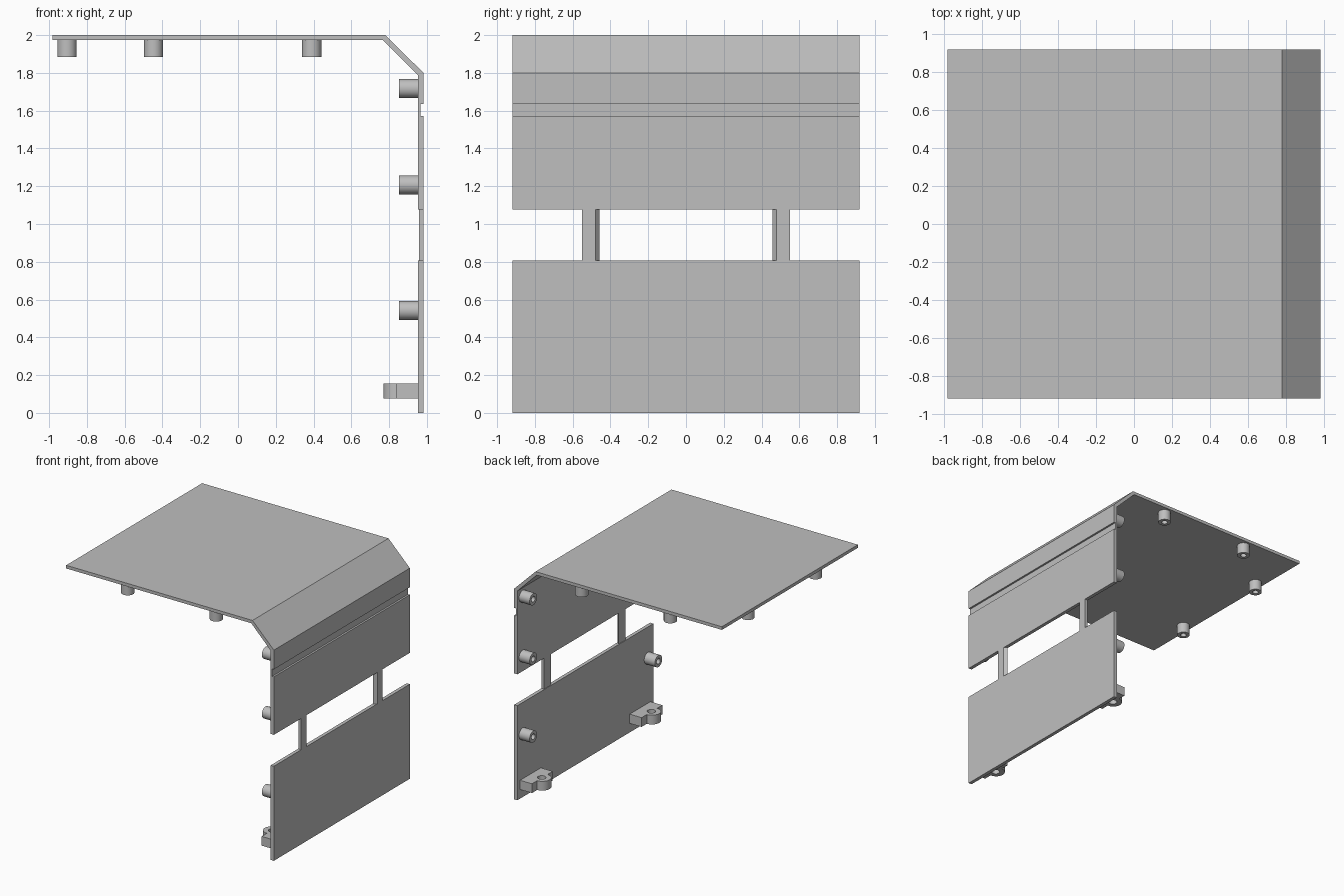
import bpy, bmesh, math
from mathutils import Vector

cube = bpy.data.objects.get("Cube")
if cube:
    bpy.data.objects.remove(cube, do_unlink=True)

# Single grey plastic
GREY = (0.52, 0.52, 0.52, 1)
mat = bpy.data.materials.new("plain grey")
mat.use_nodes = True
mat.diffuse_color = GREY
mat.node_tree.nodes["Principled BSDF"].inputs["Base Color"].default_value = GREY

# Axis along which a flat outline is extruded
PLACE = {
    "x": lambda a, b, t: Vector((t, a, b)),
    "y": lambda a, b, t: Vector((a, t, b)),
    "z": lambda a, b, t: Vector((a, b, t)),
}


def arc(cx, cy, r, start=0, sweep=360, n=32):
    count = n if sweep == 360 else n + 1
    angles = [math.radians(start + sweep * i / n) for i in range(count)]
    return [(cx + r * math.cos(t), cy + r * math.sin(t)) for t in angles]


def prism(name, loops, axis, lo, hi, smooth=False):
    """Extrude an outline (first loop) with optional holes (other loops)."""
    place = PLACE[axis]
    bm = bmesh.new()
    edges = []
    for loop in loops:
        vs = [bm.verts.new(place(a, b, lo)) for a, b in loop]
        edges += [bm.edges.new((v, vs[i - 1])) for i, v in enumerate(vs)]
        if len(loops) == 1:
            bm.faces.new(vs)
    if len(loops) > 1:
        bmesh.ops.triangle_fill(bm, edges=edges, use_beauty=True)
    out = bmesh.ops.extrude_face_region(bm, geom=bm.faces[:], use_keep_orig=True)
    moved = [g for g in out["geom"] if isinstance(g, bmesh.types.BMVert)]
    bmesh.ops.translate(bm, verts=moved, vec=place(0, 0, hi - lo))
    bmesh.ops.recalc_face_normals(bm, faces=bm.faces[:])
    mesh = bpy.data.meshes.new(name)
    bm.to_mesh(mesh)
    bm.free()
    mesh.materials.append(mat)
    obj = bpy.data.objects.new(name, mesh)
    bpy.context.collection.objects.link(obj)
    if smooth:
        bpy.ops.object.select_all(action="DESELECT")
        obj.select_set(True)
        bpy.context.view_layer.objects.active = obj
        bpy.ops.object.shade_smooth_by_angle(angle=math.radians(30))
    return obj


HALF = 0.918             # half depth of the cover
OUT, IN = 0.982, 0.952   # outer and inner wall faces
ROOF = 1.973             # underside of the roof
GAP_LO, GAP_HI = 0.808, 1.076

# Roof, sloped corner and upper wall with its groove
upper = [(-OUT, 2), (0.78, 2), (OUT, 1.8), (OUT, 1.636), (0.966, 1.636),
         (0.966, 1.572), (OUT, 1.572), (OUT, GAP_HI), (IN, GAP_HI),
         (IN, 1.788), (0.768, ROOF), (-OUT, ROOF)]
prism("roof_and_upper_wall", [upper], "y", -HALF, HALF)

# Lower wall panel
prism("lower_wall", [[(IN, 0), (OUT, 0), (OUT, GAP_LO), (IN, GAP_LO)]],
      "y", -HALF, HALF)

for side, s in (("front", -1), ("back", 1)):
    # Post across the wall opening, bevelled on its window side
    post = [(0.957, s * 0.55), (OUT, s * 0.55), (OUT, s * 0.479), (0.957, s * 0.458)]
    prism(f"{side}_post", [post], "z", GAP_LO, GAP_HI)

    # Hollow screw bosses under the roof
    for i, (x, y) in enumerate(((0.39, 0.85), (-0.447, 0.85), (-0.905, 0.455))):
        prism(f"{side}_roof_boss_{i + 1}",
              [arc(x, s * y, 0.051), arc(x, s * y, 0.024)],
              "z", 1.883, ROOF + 0.004, True)

    # Hollow screw bosses inside the wall
    for i, z in enumerate((1.717, 1.207, 0.542)):
        prism(f"{side}_wall_boss_{i + 1}",
              [arc(s * 0.845, z, 0.05), arc(s * 0.845, z, 0.024)],
              "x", 0.852, IN + 0.004, True)

    # Mounting lug with a rounded nose and a vertical hole
    cy = s * 0.74
    lug = [(IN + 0.004, cy - 0.14), (IN + 0.004, cy + 0.14), (0.84, cy + 0.14)]
    lug += arc(0.84, cy, 0.07, 90, 180, 16) + [(0.84, cy - 0.14)]
    prism(f"{side}_mounting_lug", [lug, arc(0.846, cy, 0.033)],
          "z", 0.077, 0.156, True)
